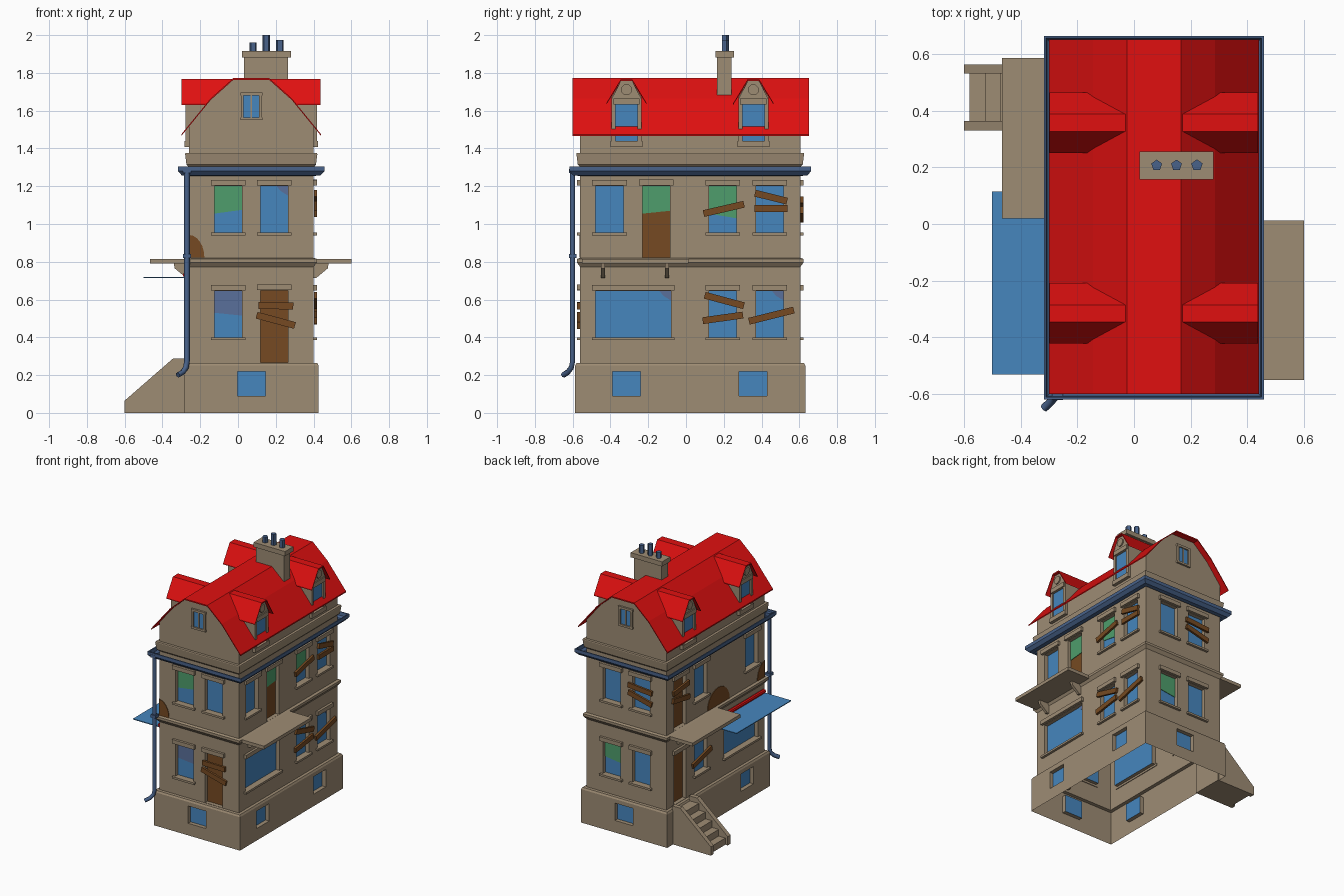
import bpy, bmesh, math
from mathutils import Vector

if "Cube" in bpy.data.objects:
    bpy.data.objects.remove(bpy.data.objects["Cube"])

def material(name, rgb):
    m = bpy.data.materials.new(name)
    m.diffuse_color = [((c / 255 + .055) / 1.055) ** 2.4 for c in rgb] + [1]
    m.use_nodes = True
    m.node_tree.nodes["Principled BSDF"].inputs["Base Color"].default_value = m.diffuse_color
    return m

BEIGE = material("beige_stone", (158, 140, 116))
RED = material("red_tiles", (224, 16, 16))
BLUE = material("blue_glass", (70, 134, 190))
GREEN = material("green_curtain", (78, 158, 108))
BROWN = material("brown_wood", (118, 74, 34))
SLATE = material("slate_metal", (72, 98, 138))
GREY = material("grey_blue_curtain", (90, 112, 155))

X0, X1, Y0, Y1, CX = -.26, .40, -.56, .605, .07
REC = .03  # window recess depth

# Each side maps (u along wall, z, distance outwards) to a point
SIDES = {
    "front": (lambda u, z, d: Vector((u, Y0 - d, z)), X0, X1),
    "back": (lambda u, z, d: Vector((u, Y1 + d, z)), X0, X1),
    "right": (lambda u, z, d: Vector((X1 + d, u, z)), Y0, Y1),
    "left": (lambda u, z, d: Vector((X0 - d, u, z)), Y0, Y1)}
alongY = lambda x, z, y: Vector((x, y, z))

def finish(bm, name, mats, recalc=True):
    if recalc:
        bmesh.ops.recalc_face_normals(bm, faces=bm.faces)
    me = bpy.data.meshes.new(name)
    bm.to_mesh(me)
    bm.free()
    for m in mats:
        me.materials.append(m)
    ob = bpy.data.objects.new(name, me)
    bpy.context.collection.objects.link(ob)
    return ob

def prism(name, pts, f, a, b, mat):
    bm = bmesh.new()
    A = [bm.verts.new(f(u, z, a)) for u, z in pts]
    B = [bm.verts.new(f(u, z, b)) for u, z in pts]
    bm.faces.new(A)
    bm.faces.new(B)
    for i in range(len(pts)):
        j = (i + 1) % len(pts)
        bm.faces.new((A[i], A[j], B[j], B[i]))
    return finish(bm, name, [mat])

def rect(u0, u1, z0, z1):
    return [(u0, z0), (u1, z0), (u1, z1), (u0, z1)]

def box(name, x0, x1, y0, y1, z0, z1, mat=BEIGE):
    return prism(name, rect(x0, x1, z0, z1), alongY, y0, y1, mat)

def ring(name, prof, mat):
    """Closed moulding profile (offset, z) swept round the house."""
    bm = bmesh.new()
    R = [[bm.verts.new(p) for p in ((X0 - o, Y0 - o, z), (X1 + o, Y0 - o, z),
         (X1 + o, Y1 + o, z), (X0 - o, Y1 + o, z))] for o, z in prof]
    for i in range(len(R)):
        P, Q = R[i], R[(i + 1) % len(R)]
        for k in range(4):
            bm.faces.new((P[k], P[(k + 1) % 4], Q[(k + 1) % 4], Q[k]))
    return finish(bm, name, [mat])

def wall(name, side, z0, z1, holes, off=0):
    """Wall sheet with recessed openings (u0, u1, z0, z1, pane material)."""
    f, a, b = SIDES[side]
    a, b = a - off, b + off
    n = f(0, 0, 1) - f(0, 0, 0)
    bm = bmesh.new()

    def face(pts, want, mi=0):
        fc = bm.faces.new([bm.verts.new(p) for p in pts])
        fc.normal_update()
        if fc.normal.dot(want) < 0:
            fc.normal_flip()
        fc.material_index = mi
    us = sorted({a, b} | {h[i] for h in holes for i in (0, 1)})
    zs = sorted({z0, z1} | {h[i] for h in holes for i in (2, 3)})
    for p, q in zip(us, us[1:]):
        for r, s in zip(zs, zs[1:]):
            mu, mz = (p + q) / 2, (r + s) / 2
            if not any(h[0] < mu < h[1] and h[2] < mz < h[3] for h in holes):
                face([f(u, z, off) for u, z in rect(p, q, r, s)], n)
    mats = [BEIGE, BLUE, BROWN]
    for h in holes:
        R = rect(*h[:4])
        face([f(u, z, off - REC) for u, z in R], n, mats.index(h[4]))
        mid = f((h[0] + h[1]) / 2, (h[2] + h[3]) / 2, off)
        for i in range(4):
            (u, z), (v, w) = R[i], R[(i + 1) % 4]
            face([f(u, z, off), f(v, w, off), f(v, w, off - REC), f(u, z, off - REC)],
                 mid - (f(u, z, off) + f(v, w, off)) / 2)
    bmesh.ops.remove_doubles(bm, verts=bm.verts, dist=1e-5)
    finish(bm, name, mats, False)
    if off == 0:  # lintels and sills
        for h in holes:
            prism("lintel", rect(h[0] - .018, h[1] + .018, h[3] + .003, h[3] + .033), f, -.005, .018, BEIGE)
            if h[4] is BLUE:
                prism("sill", rect(h[0] - .018, h[1] + .018, h[2] - .015, h[2]), f, -.005, .018, BEIGE)

def board(side, u, z, w, deg):
    c, s = math.cos(math.radians(deg)), math.sin(math.radians(deg))
    pts = [(u + c * p - s * q, z + s * p + c * q) for p, q in rect(-w / 2, w / 2, -.018, .018)]
    prism("board", pts, SIDES[side][0], .002, .018, BROWN)

def curtain(side, pts, mat):
    prism("curtain", pts, SIDES[side][0], -REC - .002, -REC + .004, mat)

# Openings: low/high windows and doors
W = lambda c, lo, w=.147: (c - w / 2, c + w / 2, lo, lo + .245, BLUE)
D = lambda c, lo: (c - .0725, c + .0725, lo, lo + .38, BROWN)
B = lambda c: (c - .074, c + .074, .09, .22, BLUE)
LO, HI = .40, .955
plan = {
    "front": ([B(.072)], [W(-.052, LO), D(.192, .267)], [W(-.052, HI), W(.192, HI)]),
    "back": ([B(.072)], [W(-.052, LO), W(.192, LO)], [W(-.052, HI), W(.192, HI)]),
    "right": ([B(-.315), B(.355)], [W(-.28, LO, .4), W(.195, LO), W(.443, LO)],
              [W(-.405, HI), D(-.157, .822), W(.195, HI), W(.443, HI)]),
    "left": ([B(-.315)], [W(-.28, LO, .4), W(.195, LO), D(.443, .267)],
             [W(-.405, HI), W(.195, HI), D(.443, .822)])}
for side, (b, lo, hi) in plan.items():
    wall("base_wall_" + side, side, 0, .25, b, .027)
    wall("lower_wall_" + side, side, .255, .80, lo)
    wall("upper_wall_" + side, side, .80, 1.375, hi)

# Mouldings and gutter
ring("base_ledge", [(.027, .25), (.02, .263), (0, .265), (0, .25)], BEIGE)
ring("middle_band", [(-.002, .77), (.018, .797), (.018, .815), (-.002, .822)], BEIGE)
ring("cornice", [(-.002, 1.30), (.013, 1.315), (.02, 1.37), (.018, 1.376), (-.02, 1.378)], BEIGE)
ring("gutter", [(.01, 1.255), (.038, 1.258), (.058, 1.28), (.058, 1.305), (.05, 1.305),
                (.046, 1.28), (.03, 1.268), (.01, 1.268)], SLATE)

# Attic walls with gable ends, and thin roof sheet
half = [(.44, 1.475), (.285, 1.665), (.165, 1.772)]
mir = lambda pts: [(2 * CX - x, z) for x, z in pts]
top = half + mir(half)[::-1]
prism("roof", top + [(x, z - .009) for x, z in top[::-1]], alongY, -.60, .65, RED)
g = [(X1, 1.517), (.285, 1.657), (.165, 1.765)]
prism("attic", [(X0, 1.375), (X1, 1.375)] + g + mir(g)[::-1], alongY, Y0, Y1, BEIGE)
for s in ("front", "back"):
    f = SIDES[s][0]
    prism("gable_pane", rect(.03, .112, 1.565, 1.68), f, 0, .004, BLUE)
    prism("gable_mullion", rect(.067, .075, 1.565, 1.68), f, 0, .008, BEIGE)
    for r in (rect(.015, .03, 1.56, 1.685), rect(.112, .127, 1.56, 1.685),
              rect(.012, .13, 1.68, 1.697), rect(.012, .13, 1.55, 1.565)):
        prism("gable_frame", r, f, 0, .014, BEIGE)

# Dormers on both slopes
for s in ("right", "left"):
    sg = 1 if s == "right" else -1
    for c in (-.315, .357):
        f = lambda u, z, d: Vector((CX + sg * (.33 + d), c + u, z))
        prism("dormer_body", [(-.08, 1.41), (.08, 1.41), (.08, 1.672), (.03, 1.757), (-.03, 1.757), (-.08, 1.672)],
              f, -.17, .002, BEIGE)
        prism("dormer_gable", [(-.08, 1.66), (.08, 1.66), (.03, 1.757), (-.03, 1.757)], f, 0, .018, BEIGE)
        prism("dormer_pane", rect(-.06, .06, 1.44, 1.635), f, 0, .006, BLUE)
        for m in (-1, 1):
            prism("dormer_jamb", rect(*sorted((m * .058, m * .08)), 1.41, 1.66), f, 0, .018, BEIGE)
        prism("dormer_lintel", rect(-.07, .07, 1.632, 1.665), f, 0, .026, BEIGE)
        prism("dormer_sill", rect(-.084, .084, 1.408, 1.44), f, 0, .024, BEIGE)
        prism("dormer_roundel", [(.03 * math.cos(k * math.pi / 4 + .39), 1.71 + .03 * math.sin(k * math.pi / 4 + .39))
              for k in range(8)], f, 0, .026, BEIGE)
        t = [(-.107, 1.64), (-.03, 1.767), (.03, 1.767), (.107, 1.64)]
        prism("dormer_roof", t + [(u, z - .009) for u, z in t[::-1]], f, -.235, .038, RED)

# Chimney
box("chimney", .033, .265, .165, .24, 1.65, 1.885)
box("chimney_cap", .02, .28, .157, .255, 1.882, 1.917)
for x, h, r in ((.08, 1.96, .02), (.15, 2.0, .02), (.222, 1.975, .021)):
    ngon = [(x + r * math.sin(k * math.tau / 5), .207 + r * math.cos(k * math.tau / 5)) for k in range(5)]
    prism("chimney_pot", ngon, lambda u, v, d: Vector((u, v, d)), 1.91, h, SLATE)

# Balconies with brackets
for s, u0, u1, out in (("right", -.55, .012, .2), ("left", .02, .585, .205)):
    f = SIDES[s][0]
    prism("balcony", rect(u0, u1, .79, .815), f, 0, out, BEIGE)
    for c in (u0 + .11, u0 + .45):
        prism("balcony_bracket", [(0, .79), (.08, .79), (.075, .765), (.015, .715), (0, .715)],
              lambda d, z, u: f(u, z, d), c - .01, c + .01, BEIGE)

# Awning and its roller
box("awning", -.50, X0, -.53, .115, .713, .719, BLUE)
prism("awning_roller", [(-.277 + .015 * math.cos(k * math.pi / 4), .73 + .015 * math.sin(k * math.pi / 4))
      for k in range(8)], alongY, -.53, .115, RED)

# Side stairs
for y in (.33, .53):
    prism("stair_side", [(-.6, 0), (-.28, 0), (-.28, .287), (-.345, .287), (-.6, .065)], alongY, y, y + .033, BEIGE)
for i in range(5):
    box("stair_step", -.58 + .055 * i, -.28, .36, .535, .05 * i, .05 * (i + 1))

# Downpipe
cu = bpy.data.curves.new("downpipe", "CURVE")
cu.dimensions = "3D"
cu.bevel_depth, cu.bevel_resolution, cu.use_fill_caps = .015, 1, True
path = [(-.27, -.6, 1.29), (-.27, -.6, .275), (-.276, -.607, .24), (-.292, -.625, .216), (-.318, -.65, .2)]
sp = cu.splines.new("POLY")
sp.points.add(len(path) - 1)
for p, co in zip(sp.points, path):
    p.co = (*co, 1)
cu.materials.append(SLATE)
pipe = bpy.data.objects.new("downpipe", cu)
bpy.context.collection.objects.link(pipe)
bpy.context.view_layer.objects.active = pipe
pipe.select_set(True)
bpy.ops.object.convert(target="MESH")
for z in (.82, 1.27):
    box("pipe_collar", -.29, -.25, -.62, -.58, z, z + .022, SLATE)

# Nailed boards
for b in (("front", .2, .567, .185, -1), ("front", .2, .49, .21, -15),
          ("right", .2, 1.08, .22, 13), ("right", .45, 1.142, .175, -14), ("right", .45, 1.082, .175, 0),
          ("right", .203, .595, .215, -15), ("right", .195, .503, .215, 8), ("right", .452, .515, .245, 14),
          ("back", -.05, 1.12, .2, 5), ("back", -.05, 1.05, .2, 14),
          ("left", .443, 1.12, .19, -6), ("left", .443, 1.04, .2, 10), ("left", .195, .51, .23, -14)):
    board(*b)

# Curtains and cracked corners
curtain("front", [(-.125, 1.055), (.021, 1.075), (.021, 1.2), (-.125, 1.2)], GREEN)
curtain("front", [(-.125, .53), (.021, .515), (.021, .645), (-.125, .645)], GREY)
curtain("right", [(-.229, 1.055), (-.085, 1.07), (-.085, 1.2), (-.229, 1.2)], GREEN)
curtain("right", [(.122, 1.055), (.268, 1.03), (.268, 1.2), (.122, 1.2)], GREEN)
curtain("back", [(.119, .50), (.265, .52), (.265, .645), (.119, .645)], GREEN)
for s, u, z in (("front", .265, 1.2), ("right", -.08, .645), ("right", .516, .645)):
    curtain(s, [(u, z), (u - .06, z), (u - .04, z - .025), (u, z - .05)], GREY)

# Bare patches where plaster has fallen
arc = lambda c, r, h, a, b: [(c + r * math.cos(math.radians(t)), .822 + h * math.sin(math.radians(t))) for t in range(a, b + 1, 15)]
prism("patch_front", [(X0, .822)] + arc(X0, .082, .12, 0, 90), SIDES["front"][0], 0, .004, BROWN)
prism("patch_corner", [(Y0, .822)] + arc(Y0, .09, .12, 0, 90), SIDES["left"][0], 0, .004, BROWN)
prism("patch_left", arc(-.01, .13, .13, 0, 180), SIDES["left"][0], 0, .004, BROWN)
